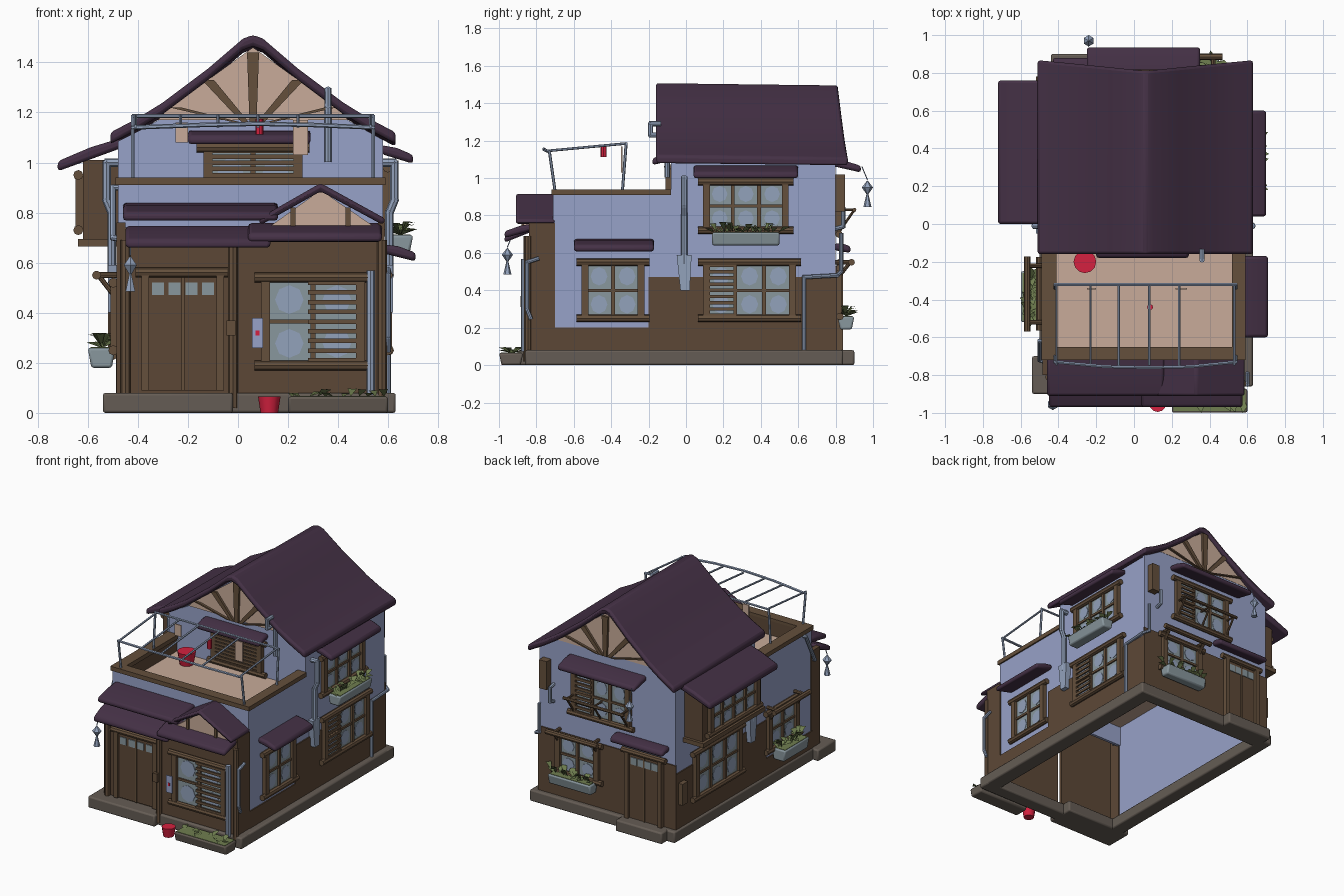
import bpy, bmesh, math, random
from mathutils import Vector, Matrix

if "Cube" in bpy.data.objects:
    bpy.data.objects.remove(bpy.data.objects["Cube"])

random.seed(4)
COL = {"roof_purple": (0.058, 0.030, 0.060), "plaster_blue": (0.31, 0.36, 0.58),
       "wall_brown": (0.108, 0.064, 0.037), "frame_wood": (0.128, 0.079, 0.045),
       "stone_grey": (0.13, 0.108, 0.09), "tan": (0.58, 0.41, 0.32),
       "glass": (0.25, 0.31, 0.34), "metal": (0.29, 0.36, 0.50),
       "leaf_green": (0.16, 0.21, 0.08), "red": (0.66, 0.015, 0.05)}
MATS = {}
for n, c in COL.items():
    MATS[n] = bpy.data.materials.new(n)
    MATS[n].diffuse_color = (*c, 1)
PARTS = {}


def P(side, u, d, z):
    """u runs along the wall, d is the distance outwards from the centre."""
    return {"front": (u, -d, z), "back": (u, d, z), "right": (d, u, z), "left": (-d, u, z)}[side]


def part(name, mat):
    bm, mats = PARTS.setdefault(name, (bmesh.new(), []))
    if mat not in mats:
        mats.append(mat)
    return bm, mats.index(mat)


def solid(name, side, plane, pts, a, b, mat):
    """Extrude a profile: 'uz' profiles run outwards, 'dz' profiles run along the wall."""
    bm, mi = part(name, mat)
    rings = []
    for e in (a, b):
        rings.append([bm.verts.new(P(side, p, e, q) if plane == "uz" else P(side, e, p, q)) for p, q in pts])
    n = len(pts)
    fs = [bm.faces.new(rings[0]), bm.faces.new(rings[1])]
    fs += [bm.faces.new((rings[0][i], rings[0][(i + 1) % n], rings[1][(i + 1) % n], rings[1][i])) for i in range(n)]
    for f in fs:
        f.material_index = mi
    bmesh.ops.recalc_face_normals(bm, faces=fs)
    return rings[0] + rings[1]


def box(name, side, u0, u1, d0, d1, z0, z1, mat):
    return solid(name, side, "uz", [(u0, z0), (u1, z0), (u1, z1), (u0, z1)], d0, d1, mat)


def rod(name, pts, r, mat, r2=None, seg=8):
    bm, mi = part(name, mat)
    for p, q in zip(pts, pts[1:]):
        p, q = Vector(p), Vector(q)
        rot = (q - p).to_track_quat('Z', 'Y').to_matrix().to_4x4()
        res = bmesh.ops.create_cone(bm, cap_ends=True, segments=seg, radius1=r, radius2=r if r2 is None else r2,
                                    depth=(q - p).length + (r if r2 is None else 0),
                                    matrix=Matrix.Translation((p + q) / 2) @ rot)
        for f in {f for v in res["verts"] for f in v.link_faces}:
            f.material_index = mi


def awning(name, side, u0, u1, d0, d1, zo, zi, t=0.035):
    mid = (d0 + d1) / 2
    solid(name, side, "dz", [(d0, zi - t), (d0, zi), (mid, (zi + zo + t) / 2 + 0.008), (d1, zo + t), (d1, zo)],
          u0, u1, "roof_purple")


def window(name, side, u0, u1, z0, z1, d, cols=2, rows=2, slats=None):
    box(name + "_glass", side, u0, u1, d, d + 0.008, z0, z1, "glass")
    cw, rh = (u1 - u0) / cols, (z1 - z0) / rows
    for i in range(cols):                      # pale reflection in each pane
        for j in range(rows):
            cu, cz = u0 + (i + .5) * cw, z0 + (j + .5) * rh
            solid(name + "_glass", side, "uz", [(cu + cw * .3 * math.cos(k * .785), cz + rh * .33 * math.sin(k * .785))
                                                for k in range(8)], d + 0.006, d + 0.011, "metal")
    for i in range(1, cols):
        u = u0 + i * cw
        box(name, side, u - .01, u + .01, d, d + .022, z0, z1, "frame_wood")
    for j in range(1, rows):
        z = z0 + j * rh
        box(name, side, u0, u1, d, d + .018, z - .008, z + .008, "frame_wood")
    for u in (u0, u1):
        box(name, side, u - .018, u + .018, d, d + .03, z0, z1, "frame_wood")
    for z in (z0, z1):                         # rounded sill and lintel
        rod(name, [P(side, u0 - .035, d + .018, z), P(side, u1 + .035, d + .018, z)], .02, "frame_wood")
    if slats:
        n = 9
        for k in range(n):
            z = z0 + (k + .5) * (z1 - z0) / n
            box(name + "_slats", side, *slats, d + .02, d + .03, z - .009, z + .009, "frame_wood")


def planter(name, side, u0, u1, d0, d1, z0, z1, mat, leaves=14, hi=.06):
    s = .014
    solid(name, side, "dz", [(d0 + s, z0), (d1 - s, z0), (d1, z1), (d0, z1)], u0, u1, mat)
    box(name + "_plants", side, u0 + .01, u1 - .01, d0 + .01, d1 - .01, z1 - .004, z1 + .003, "leaf_green")
    bm, mi = part(name + "_plants", "leaf_green")
    for k in range(leaves):                    # pointed leaves
        c = Vector(P(side, u0 + (u1 - u0) * (k + .5) / leaves, (d0 + d1) / 2, z1))
        a, h = random.uniform(0, 6.28), random.uniform(hi * .3, hi)
        o, t = Vector((math.cos(a), math.sin(a), 0)), Vector((-math.sin(a), math.cos(a), 0))
        q = [c, c + o * .03 - t * .02 + Vector((0, 0, h)), c + o * .065 + Vector((0, 0, h * .9)),
             c + o * .03 + t * .02 + Vector((0, 0, h))]
        bm.faces.new([bm.verts.new(x) for x in q]).material_index = mi


def door(name, side, u0, u1, z0, z1, d):
    box(name, side, u0, u1, d, d + .015, z0, z1, "wall_brown")
    m = (u0 + u1) / 2
    for u in (u0, u1):
        box(name, side, u - .015, u + .015, d, d + .035, z0, z1, "frame_wood")
    box(name, side, m - .006, m + .006, d, d + .022, z0, z1, "frame_wood")
    rod(name, [P(side, u0 - .03, d + .02, z1), P(side, u1 + .03, d + .02, z1)], .02, "frame_wood")
    for k in range(4):
        u = u0 + .05 + k * (u1 - u0 - .1) / 3
        box(name, side, u - .024, u + .024, d + .014, d + .02, z1 - .09, z1 - .04, "glass")


# stone base ring and steps
for a in (("right", -.84, .83, .52, .63), ("left", -.84, .83, .40, .50), ("front", -.5, .63, .76, .86),
          ("back", -.5, .63, .75, .84), ("front", -.54, -.02, .70, .90), ("back", -.44, -.08, .80, .90)):
    box("stone_base", *a, 0, .08, "stone_grey")

# plaster walls
side_wall = [(-.71, .07), (.8, .07), (.8, 1.085), (-.08, 1.085), (-.08, .93), (-.71, .93)]
solid("walls", "right", "uz", side_wall, .56, .58, "plaster_blue")
solid("walls", "left", "uz", side_wall, .46, .48, "plaster_blue")
for s, z0, d0, d1 in (("back", .07, .78, .80), ("front", .80, .06, .08)):
    solid("walls", s, "uz", [(-.48, z0), (.58, z0), (.58, 1.09), (.50, 1.135), (.42, 1.18),
                             (-.30, 1.18), (-.38, 1.135), (-.48, 1.085)], d0, d1, "plaster_blue")
box("walls", "front", -.48, .58, .69, .71, .66, .93, "plaster_blue")
# lower timber cladding
for s, d in (("right", .58), ("left", .48)):
    solid("cladding", s, "uz", [(-.71, .07), (.8, .07), (.8, .47), (-.2, .47), (-.2, .2), (-.71, .2)], d, d + .008, "wall_brown")
box("cladding", "back", -.488, .588, .80, .808, .07, .53, "wall_brown")
# porch walls
box("porch_walls", "front", -.46, -.02, .78, .80, .07, .74, "wall_brown")
box("porch_walls", "front", -.02, .58, .82, .84, .07, .74, "wall_brown")
box("porch_walls", "right", -.84, -.70, .56, .585, .07, .76, "wall_brown")
box("porch_walls", "left", -.80, -.70, .45, .485, .07, .76, "wall_brown")
for x, y in ((-.02, -.85), (-.45, -.81), (.575, -.845)):
    rod("porch_posts", [(x, y, .03), (x, y, .68)], .02, "frame_wood")

# balcony floor and parapet
box("balcony_floor", "front", -.46, .56, .08, .69, .80, .82, "tan")
for a in (("front", -.48, .59, .65, .72), ("left", -.72, -.08, .41, .49), ("right", -.72, -.08, .52, .59)):
    box("parapet_cap", *a, .91, .94, "frame_wood")
for a in (("front", -.45, .55, .65, .66), ("left", -.66, -.08, .42, .43), ("right", -.66, -.08, .52, .53)):
    box("parapet_lining", *a, .82, .92, "wall_brown")

# main roof: gently flared slopes, back edge swept out towards the eaves
outer = [(-.51, 1.12), (-.40, 1.178), (-.30, 1.24), (-.12, 1.375), (.02, 1.495), (.06, 1.51),
         (.10, 1.495), (.24, 1.375), (.42, 1.24), (.52, 1.178), (.63, 1.12)]
inner = [(x, z - .045) for x, z in reversed(outer)]
for v in solid("main_roof", "back", "uz", outer + inner, -.16, .81, "roof_purple"):
    if v.co.y > 0:
        v.co.y += .1 * abs(v.co.x - .06)
        v.co.z -= .012
# gables with spreading beams
for s, d in (("front", .08), ("back", .79)):
    solid("gable", s, "uz", [(-.32, 1.17), (.44, 1.17), (.40, 1.215), (.06, 1.46), (-.28, 1.215)], d, d + .012, "tan")
    for x0, x1, z1 in ((.06, .06, 1.44), (.03, -.12, 1.33), (.09, .24, 1.33), (0, -.25, 1.22), (.12, .37, 1.22)):
        solid("gable_beams", s, "uz", [(x0 - .014, 1.16), (x0 + .014, 1.16), (x1 + .024, z1), (x1 - .024, z1)],
              d + .01, d + .028, "frame_wood")

# porch roof in two tiers with a small gable
awning("porch_roof", "front", -.45, .13, .82, .97, .655, .75)
awning("porch_roof", "front", .04, .575, .80, .97, .68, .76)
awning("porch_roof", "front", -.46, .16, .70, .91, .765, .84)
solid("porch_gable_roof", "front", "uz", [(.09, .75), (.33, .885), (.58, .75), (.59, .775), (.33, .918), (.08, .775)],
      .70, .91, "roof_purple")
solid("porch_gable", "front", "uz", [(.12, .74), (.55, .74), (.33, .89)], .71, .87, "tan")
for x in (.22, .44):
    box("porch_gable_beams", "front", x - .01, x + .01, .865, .88, .74, .82, "frame_wood")

# bay on the left with its roof
box("bay", "left", .05, .70, .47, .62, .67, 1.01, "wall_brown")
box("bay_trim", "left", .03, .72, .48, .64, .665, .695, "frame_wood")
window("bay_window", "left", .12, .63, .73, .95, .62, 4, 2)
awning("bay_roof", "left", 0, .76, .46, .72, .965, 1.10, .04)

# windows, doors and awnings
window("front_window", "front", .11, .49, .19, .54, .84, 2, 2, (.28, .48))
door("front_door", "front", -.37, -.07, .09, .56, .80)
window("right_front_window", "right", -.54, -.24, .25, .55, .58)
awning("right_front_awning", "right", -.60, -.17, .57, .71, .605, .675)
window("right_back_window", "right", .11, .57, .25, .55, .585, 3, 2, (.12, .27))
window("right_upper_window", "right", .11, .53, .72, .98, .58, 3, 2)
awning("right_upper_awning", "right", .04, .60, .57, .70, .995, 1.07)
window("left_back_window", "left", .12, .60, .23, .55, .485, 3, 2)
window("left_front_window", "left", -.52, -.22, .25, .52, .48)
window("back_upper_window", "back", -.12, .30, .70, 1.0, .80, 3, 2, (.16, .29))
awning("back_upper_awning", "back", -.25, .35, .78, .935, 1.03, 1.10)
window("back_lower_window", "back", .12, .42, .26, .52, .805)
door("back_door", "back", -.38, -.12, .08, .55, .805)
awning("back_door_awning", "back", -.43, -.02, .79, .88, .60, .65)
window("balcony_window", "front", -.12, .24, .84, 1.06, .08, 2, 1, (-.11, .23))
awning("balcony_awning", "front", -.20, .29, .07, .18, 1.07, 1.13)
# log hoods on brackets
for s, u0, u1, d in (("left", -.56, -.18, .48), ("back", .08, .46, .80)):
    rod("log_hood", [P(s, u0, d + .085, .55), P(s, u1, d + .085, .55)], .018, "frame_wood")
    for u in (u0 + .04, u1 - .04):
        rod("log_hood", [P(s, u, d, .55), P(s, u, d + .09, .55)], .012, "frame_wood")
        rod("log_hood", [P(s, u, d, .45), P(s, u, d + .07, .54)], .01, "frame_wood")

# planters
planter("front_planter", "front", .20, .60, .87, 1.0, 0, .065, "stone_grey", 12, .035)
planter("right_planter", "right", .14, .50, .60, .70, .64, .71, "glass", 24)
planter("left_planter", "left", -.52, -.25, .49, .60, .18, .26, "glass", 24)
planter("back_planter", "back", .12, .45, .81, .90, .19, .26, "glass", 22)

# drainpipes, mirrored hopper pipes and flue
for sx, x in ((1, .58), (-1, -.48)):
    rod("hopper_pipe", [(x, -.01, 1.0), (x + sx * .045, -.01, 1.0), (x + sx * .045, -.01, .85), (x + sx * .025, -.01, .8),
                        (x + sx * .025, -.01, .55)], .017, "metal")
    solid("hopper_box", "right" if sx > 0 else "left", "uz", [(-.03, .40), (.02, .40), (.03, .59), (-.05, .59)],
          abs(x), abs(x) + .04, "metal")
rod("back_right_pipe", [(.60, .63, .02), (.60, .63, .47), (.60, .81, .48), (.56, .83, .50), (.56, .83, .70)], .011, "metal")
rod("front_pipe", [(.53, -.865, .08), (.53, -.865, .56)], .017, "metal")
rod("front_side_pipe", [(.60, -.83, .25), (.60, -.85, .30), (.60, -.85, .55), (.60, -.79, .57)], .011, "metal")
rod("left_front_pipe", [(-.44, -.62, .9), (-.50, -.62, .9), (-.50, -.72, .7), (-.44, -.74, .69)], .012, "metal")
rod("back_pipe", [(.47, .80, .85), (.47, .84, .84), (.47, .84, .74), (.47, .80, .73)], .012, "metal")
rod("flue", [(.36, -.10, 1.01), (.36, -.10, 1.23), (.36, -.19, 1.23), (.36, -.19, 1.29), (.36, -.14, 1.29)], .014, "metal")

# balcony drying frame
front_rail = [(-.42, -.73, 1.14), (-.15, -.755, 1.15), (.08, -.76, 1.155), (.3, -.755, 1.15), (.54, -.73, 1.14)]
rod("drying_frame", front_rail, .009, "metal", seg=6)
rod("drying_frame", [(-.42, -.32, 1.185), (.54, -.32, 1.185)], .008, "metal", seg=6)
for x in (-.41, -.23, -.08, .08, .24, .53):
    rod("drying_frame", [(x, -.745, 1.145), (x, -.32, 1.185)], .007, "metal", seg=6)
for x in (-.42, .54):
    rod("drying_frame", [(x, -.73, 1.14), (x, -.70, .93)], .008, "metal", seg=6)
    rod("drying_frame", [(x, -.32, 1.185), (x, -.34, .93)], .008, "metal", seg=6)
box("hanging_cloth", "front", .22, .28, .34, .348, 1.03, 1.17, "tan")
box("hanging_cloth", "front", -.25, -.20, .34, .348, 1.08, 1.16, "tan")
rod("red_peg_toy", [(.085, -.44, 1.165), (.085, -.44, 1.12)], .016, "red")

# buckets, boxes and notice
rod("red_bucket", [(.125, -.95, 0), (.125, -.95, .065)], .035, "red", .045, 12)
rod("balcony_bucket", [(-.26, -.20, .82), (-.26, -.20, .91)], .045, "red", .06, 12)
box("meter_box", "back", .49, .55, .80, .85, .82, 1.02, "frame_wood")
box("side_box", "left", .72, .78, .48, .52, .25, .40, "frame_wood")
box("post_box", "front", -.045, -.01, .86, .885, .31, .37, "frame_wood")
box("notice", "front", .055, .10, .872, .878, .26, .38, "plaster_blue")
box("notice", "front", .07, .085, .877, .881, .31, .33, "red")
# back window rail
rod("back_rail", [(-.14, .90, .83), (.32, .90, .83)], .011, "frame_wood")
for x in (-.12, .09, .30):
    rod("back_rail", [(x, .81, .70), (x, .90, .83), (x, .81, .83)], .007, "frame_wood")
# hanging charms
for x, y, z in ((-.43, -.955, .59), (-.24, .97, .95)):
    rod("charm", [(x, y, z + .04), (x, y * .97, z + .11)], .003, "metal", seg=5)
    rod("charm", [(x, y, z), (x, y, z + .035)], .03, "metal", .003, 6)
    rod("charm", [(x, y, z), (x, y, z - .035)], .03, "metal", .006, 6)
    rod("charm", [(x, y, z - .105), (x, y, z - .035)], .022, "metal", .005, 6)

# turn the collected parts into objects with softened edges
for name, (bm, mats) in PARTS.items():
    me = bpy.data.meshes.new(name)
    bm.to_mesh(me)
    bm.free()
    for m in mats:
        me.materials.append(MATS[m])
    ob = bpy.data.objects.new(name, me)
    bpy.context.collection.objects.link(ob)
    width = .014 if "roof" in name or "awning" in name else .01 if "base" in name or "planter" in name else 0
    if width and not name.endswith("plants"):
        bv = ob.modifiers.new("soft_edges", "BEVEL")
        bv.width, bv.segments, bv.limit_method, bv.angle_limit = width, 2, "ANGLE", math.radians(40)
    bpy.context.view_layer.objects.active = ob
    ob.select_set(True)
    bpy.ops.object.shade_smooth_by_angle(angle=math.radians(40))
    ob.select_set(False)

for m in bpy.data.materials:
    if m.users and not m.is_grease_pencil:
        m.use_nodes = True
        m.node_tree.nodes["Principled BSDF"].inputs["Base Color"].default_value = m.diffuse_color
